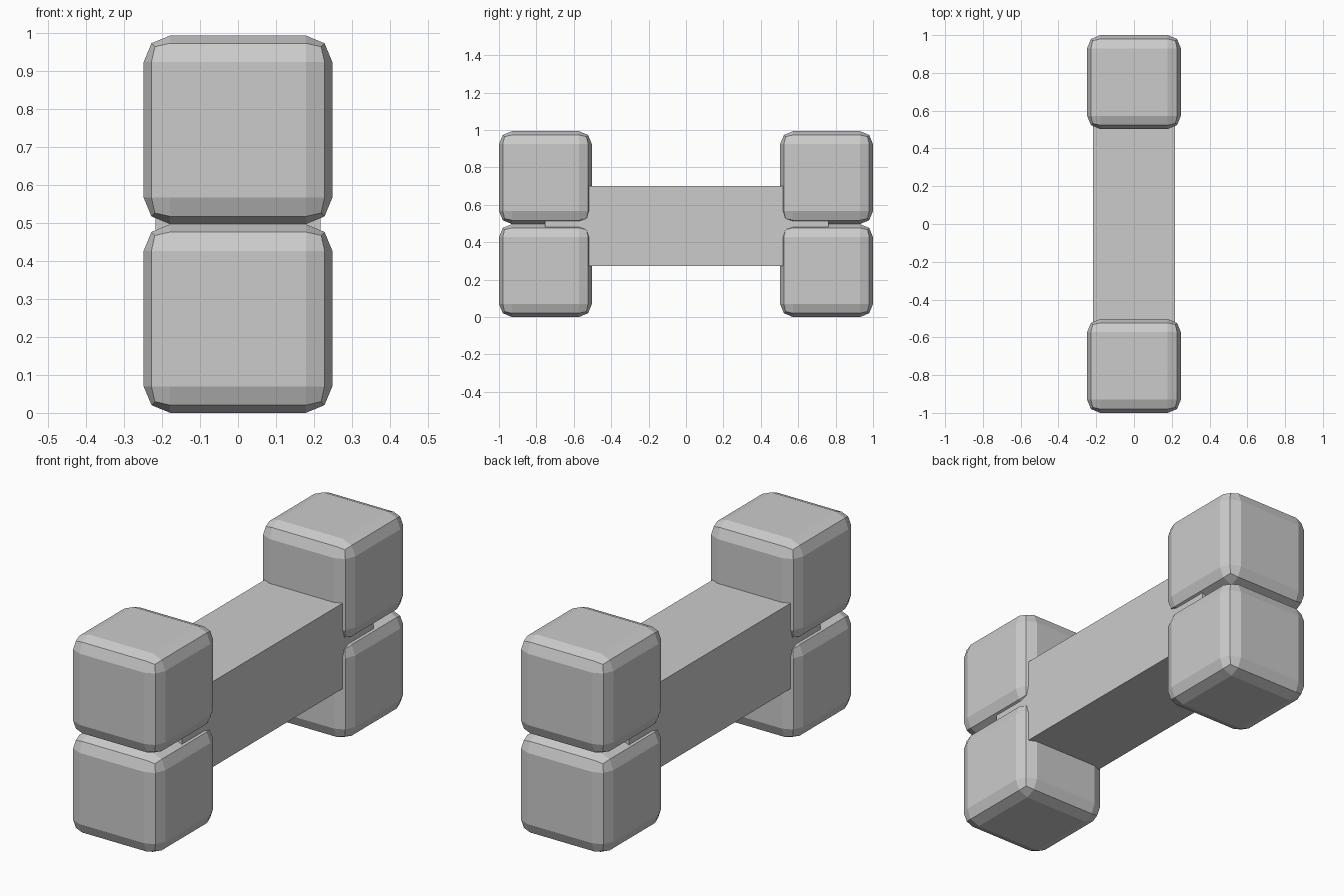
import bpy

if "Cube" in bpy.data.objects:
    bpy.data.objects.remove(bpy.data.objects["Cube"])


def box(name, center, size, bevel=0.0):
    bpy.ops.mesh.primitive_cube_add(size=1, location=center)
    ob = bpy.context.object
    ob.name = name
    ob.scale = size
    bpy.ops.object.transform_apply(location=False, rotation=False, scale=True)
    if bevel:
        m = ob.modifiers.new("rounded_edges", 'BEVEL')
        m.width = bevel
        m.segments = 2
        m.limit_method = 'NONE'
    return ob


S = 0.497  # knob size

# Two stacked knobs at each end
for end, sy in (("front", -1), ("back", 1)):
    for level, z in (("lower", S / 2), ("upper", S * 1.5)):
        box(f"{end}_{level}_knob", (0, sy * (1 - S / 2), z), (S, S, S), 0.07)

# Shaft joining the ends, running to the middle of the knobs
box("shaft", (0, 0.004, 0.488), (0.434, 1.516, 0.428))
